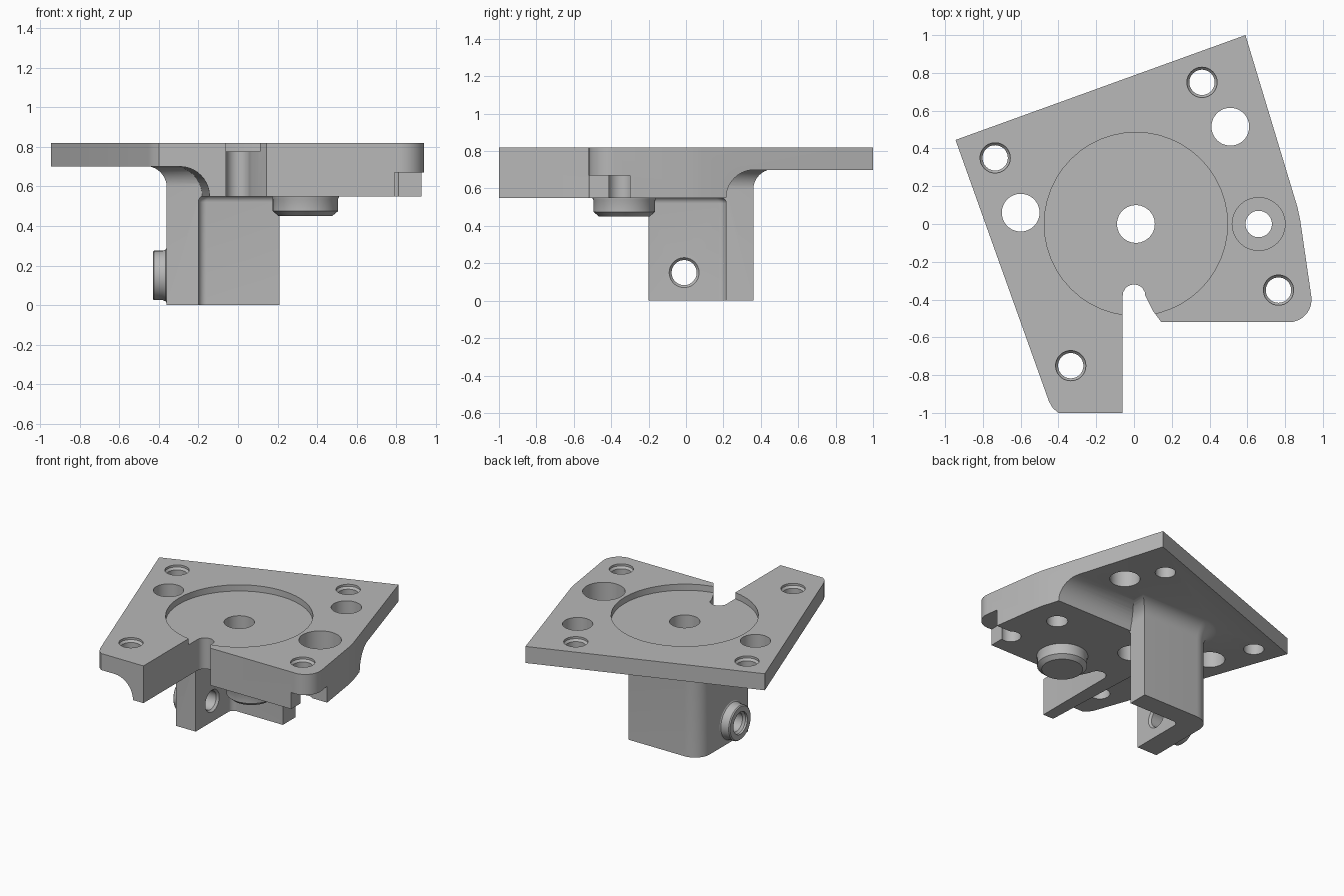
import bpy, bmesh, math
from mathutils import Matrix, Vector

if "Cube" in bpy.data.objects:
    bpy.data.objects.remove(bpy.data.objects["Cube"], do_unlink=True)

grey = bpy.data.materials.new("plain_grey")
grey.use_nodes = True
colour = (0.48, 0.48, 0.48, 1)
grey.diffuse_color = colour
grey.node_tree.nodes["Principled BSDF"].inputs["Base Color"].default_value = colour


def arc(cx, cy, r, a0, a1, n=10):
    """Points on an arc, angles in degrees."""
    angles = [math.radians(a0 + (a1 - a0) * i / n) for i in range(n + 1)]
    return [(cx + r * math.cos(a), cy + r * math.sin(a)) for a in angles]


def loft(name, rings):
    """Closed solid through (z, outline) rings with equal point counts."""
    bm = bmesh.new()
    loops = [[bm.verts.new((x, y, z)) for x, y in pts] for z, pts in rings]
    n = len(loops[0])
    for low, high in zip(loops, loops[1:]):
        for i in range(n):
            j = (i + 1) % n
            bm.faces.new((low[i], low[j], high[j], high[i]))
    bm.faces.new(loops[0][::-1])
    bm.faces.new(loops[-1])
    bmesh.ops.recalc_face_normals(bm, faces=bm.faces)
    mesh = bpy.data.meshes.new(name)
    bm.to_mesh(mesh)
    bm.free()
    mesh.materials.append(grey)
    ob = bpy.data.objects.new(name, mesh)
    bpy.context.collection.objects.link(ob)
    return ob


def turned(name, x, y, profile):
    """Round solid on a vertical axis from (z, radius) pairs."""
    return loft(name, [(z, arc(x, y, r, 0, 352.5, 47)) for z, r in profile])


def combine(target, tool, operation):
    mod = target.modifiers.new(operation.lower(), "BOOLEAN")
    mod.operation, mod.object, mod.solver = operation, tool, "EXACT"
    bpy.context.view_layer.objects.active = target
    bpy.ops.object.modifier_apply(modifier=mod.name)
    bpy.data.objects.remove(tool, do_unlink=True)


def box(x0, x1, y0, y1):
    return [(x0, y0), (x1, y0), (x1, y1), (x0, y1)]


def round_box(x0, x1, y0, y1, r):
    """Rectangle with its back corner at low x rounded."""
    return [(x0, y0), (x1, y0), (x1, y1)] + arc(x0 + r, y1 - r, r, 90, 180)


def flare(z0, height, steps=10):
    """(z, offset) steps of a concave quarter fillet opening upwards."""
    for i in range(steps + 1):
        a = math.pi / 2 * i / steps
        yield z0 + height * math.sin(a), height * (1 - math.cos(a))


# Plate outline with the front slot and rounded corner
outline = [(-0.4, -1), (-0.06, -1)] + arc(0, -0.38, 0.06, 180, 0)
outline += [(0.07, -0.4), (0.1, -0.46), (0.145, -0.52)]
outline += arc(0.82, -0.4, 0.12, -100, 8)
outline += [(0.88, 0.02), (0.865, 0.09), (0.59, 1), (-0.945, 0.445),
            (-0.45, -0.94), (-0.43, -0.975)]
plate = loft("mounting_plate", [(0.55, outline), (0.82, outline)])

# Thin back and side, with a fillet down to the thick front block
big = box(-2, 2, -2, 2)
rings = [(0.5, [(-0.13, -1.3), (1.3, -1.3), (1.3, 0.215), (-0.2, 0.215)])]
for z, o in flare(0.55, 0.15):
    rings.append((z, [(-0.13 - o, -1.3), (1.3, -1.3), (1.3, 0.215 + o), (-0.2 - o, 0.215 + o)]))
rings += [(0.7, big), (1, big)]
combine(plate, loft("underside_shape", rings), "INTERSECT")

# Angle bracket with flared top and hollow inner corner
x0, x1, y0, y1 = -0.36, 0.21, -0.2, 0.36
rings = [(0, round_box(x0, x1, y0, y1, 0.12))]
for z, o in flare(0.595, 0.108):
    rings.append((z, round_box(x0 - o, x1 + o, y0 - o, y1 + o, 0.12 + o)))
rings.append((0.75, rings[-1][1]))
bracket = loft("angle_bracket", rings)
rings = [(-0.1, round_box(-0.2, 1, -1, 0.215, 0.04))]
for i in range(7):
    a = math.pi / 2 * i / 6
    o = 0.035 * (1 - math.cos(a))
    rings.append((0.52 + 0.035 * math.sin(a), round_box(-0.2 + o, 1, -1, 0.215 - o, 0.04)))
combine(bracket, loft("bracket_hollow", rings), "DIFFERENCE")

# Side collar and cross hole, turned onto the x axis
sideways = Matrix.Translation(Vector((0, -0.01, 0.15))) @ Matrix.Rotation(math.pi / 2, 4, "Y")
collar = turned("side_collar", 0, 0,
                [(-0.43, 0.118), (-0.423, 0.125), (-0.38, 0.125), (-0.365, 0.131),
                 (-0.358, 0.142), (-0.3, 0.142)])
hole = turned("cross_hole", 0, 0,
              [(-0.5, 0.08), (-0.415, 0.08), (-0.4, 0.067), (-0.215, 0.067),
               (-0.2, 0.08), (-0.1, 0.08)])
for part in (collar, hole):
    part.data.transform(sideways)
combine(bracket, collar, "UNION")
combine(bracket, hole, "DIFFERENCE")
combine(plate, bracket, "UNION")

# Chamfered round foot under the front block
foot = turned("round_foot", 0.34, -0.33,
              [(0.45, 0.135), (0.475, 0.165), (0.535, 0.165), (0.545, 0.169), (0.6, 0.169)])
combine(plate, foot, "UNION")

# Shallow round recess, large holes and stepped hole
combine(plate, turned("recess", 0.01, 0, [(0.775, 0.485), (1, 0.485)]), "DIFFERENCE")
for x, y in [(0.01, 0), (0.51, 0.515), (-0.6, 0.06)]:
    combine(plate, turned("large_hole", x, y, [(0.4, 0.1), (1, 0.1)]), "DIFFERENCE")
combine(plate, turned("stepped_hole", 0.66, 0,
                      [(0.4, 0.07), (0.63, 0.07), (0.63, 0.14), (1, 0.14)]), "DIFFERENCE")

# Screw holes with a chamfered rim
for x, y in [(0.36, 0.75), (-0.735, 0.35), (-0.335, -0.75), (0.765, -0.35)]:
    combine(plate, turned("screw_hole", x, y,
                          [(0.4, 0.067), (0.79, 0.067), (0.805, 0.08), (1, 0.08)]), "DIFFERENCE")

# Step under the rounded corner
step = box(0.79, 1.2, -0.7, -0.3)
combine(plate, loft("corner_step", [(0.4, step), (0.67, step)]), "DIFFERENCE")

bpy.ops.object.select_all(action="DESELECT")
plate.select_set(True)
bpy.context.view_layer.objects.active = plate
bpy.ops.object.shade_smooth_by_angle(angle=math.radians(28))
